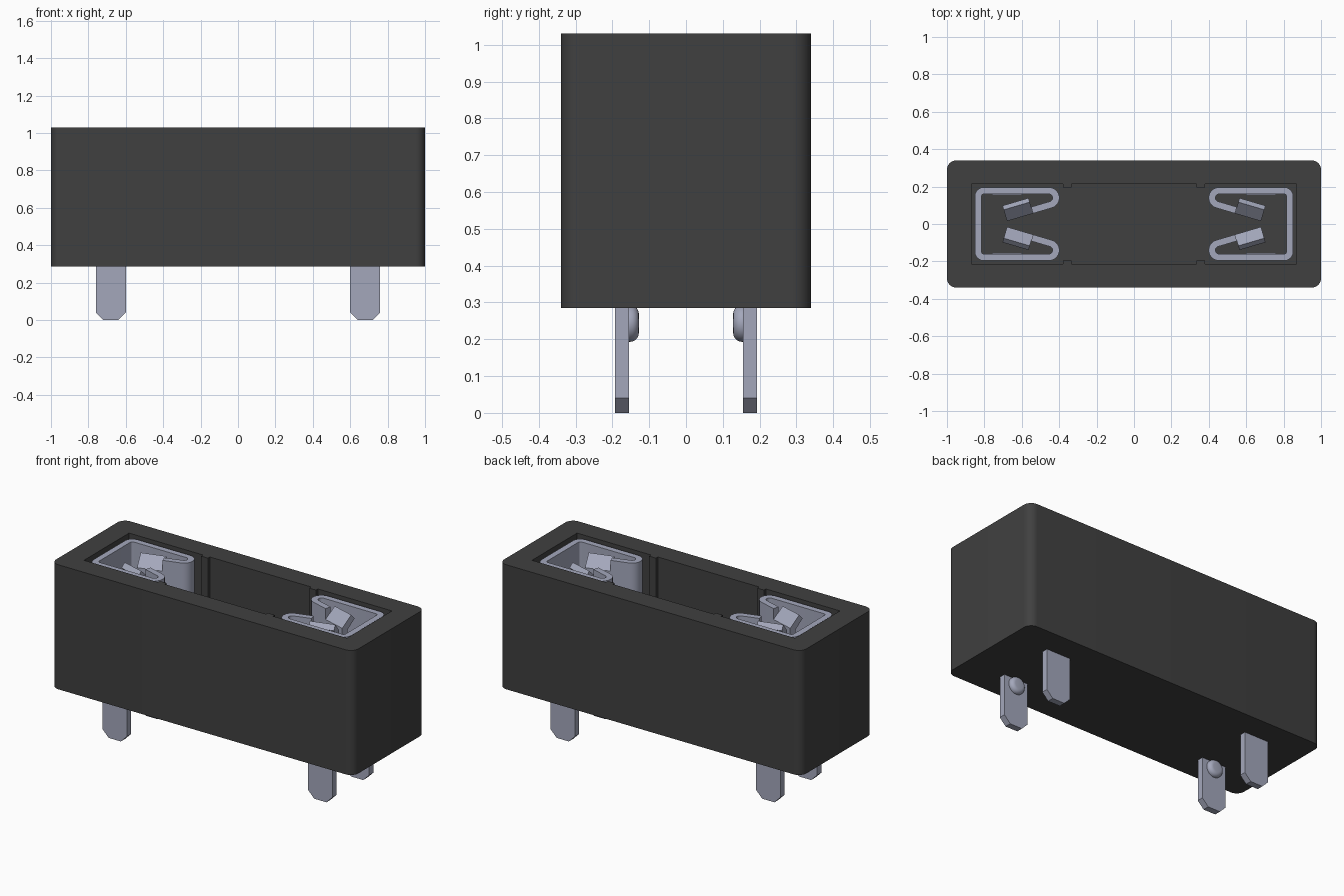
import bpy, bmesh, math
from mathutils import Vector, Matrix

if "Cube" in bpy.data.objects:
    bpy.data.objects.remove(bpy.data.objects["Cube"], do_unlink=True)


def material(name, rgb, rough):
    m = bpy.data.materials.new(name)
    m.use_nodes = True
    m.diffuse_color = (*rgb, 1)
    bsdf = m.node_tree.nodes["Principled BSDF"]
    bsdf.inputs["Base Color"].default_value = (*rgb, 1)
    bsdf.inputs["Roughness"].default_value = rough
    return m


PLASTIC = material("dark plastic", (0.051, 0.051, 0.051), 0.6)
METAL = material("pale metal", (0.37, 0.39, 0.50), 0.4)


def prism(name, pts, lo, hi, mat, matrix=None, smooth=True):
    """Extrude a 2D outline from lo to hi along local z."""
    bm = bmesh.new()
    face = bm.faces.new([bm.verts.new((x, y, lo)) for x, y in pts])
    ext = bmesh.ops.extrude_face_region(bm, geom=[face])
    top = [v for v in ext["geom"] if isinstance(v, bmesh.types.BMVert)]
    bmesh.ops.translate(bm, verts=top, vec=(0, 0, hi - lo))
    if matrix:
        bm.transform(matrix)
    bmesh.ops.recalc_face_normals(bm, faces=bm.faces)
    me = bpy.data.meshes.new(name)
    bm.to_mesh(me)
    bm.free()
    ob = bpy.data.objects.new(name, me)
    bpy.context.collection.objects.link(ob)
    me.materials.append(mat)
    if smooth:
        select(ob)
        bpy.ops.object.shade_smooth_by_angle(angle=math.radians(35))
    return ob


def select(ob):
    bpy.ops.object.select_all(action="DESELECT")
    ob.select_set(True)
    bpy.context.view_layer.objects.active = ob


def arc(cx, cy, r, a0, a1, n):
    return [(cx + r * math.cos(math.radians(a0 + (a1 - a0) * i / n)),
             cy + r * math.sin(math.radians(a0 + (a1 - a0) * i / n))) for i in range(n + 1)]


def ribbon(path, half):
    """Outline of a strip of constant thickness along an open path."""
    pts = [Vector(p) for p in path]
    left, right = [], []
    for i, p in enumerate(pts):
        a = (p - pts[i - 1]).normalized() if i else (pts[1] - p).normalized()
        b = (pts[i + 1] - p).normalized() if i < len(pts) - 1 else a
        t = (a + b).normalized()
        n = Vector((-t.y, t.x)) * (half / max(t.dot(a), 0.3))
        left.append(tuple(p + n))
        right.append(tuple(p - n))
    return left + right[::-1]


# Housing: rounded block with an open cavity
R = 0.05
outline = (arc(1 - R, 0.34 - R, R, 0, 90, 8) + arc(-1 + R, 0.34 - R, R, 90, 180, 8)
           + arc(-1 + R, -0.34 + R, R, 180, 270, 8) + arc(1 - R, -0.34 + R, R, 270, 360, 8))
housing = prism("housing", outline, 0.285, 1.03, PLASTIC, smooth=False)

# Cavity outline with four narrow ribs left standing
quarter = [(0.87, 0.213), (0.38, 0.213), (0.38, 0.195), (0.335, 0.195), (0.335, 0.213)]
half = quarter + [(-x, y) for x, y in reversed(quarter)]
cutter = prism("cavity_cutter", half + [(x, -y) for x, y in reversed(half)],
               0.36, 1.2, PLASTIC, smooth=False)
cutter.hide_render = True
cut = housing.modifiers.new("cavity", "BOOLEAN")
cut.operation = "DIFFERENCE"
cut.solver = "EXACT"
cut.object = cutter
select(housing)
bpy.ops.object.modifier_apply(modifier="cavity")
bpy.data.objects.remove(cutter, do_unlink=True)
select(housing)
bpy.ops.object.shade_smooth_by_angle(angle=math.radians(35))

# Clip path: back wall, side wall, fold, then the sprung arm
T = 0.018
SLOPE = math.radians(-16.5)
arm_dir = Vector((math.cos(SLOPE), math.sin(SLOPE)))
fold_r = 0.038
fold = arc(0.455, 0.14, fold_r, 90, 270 + math.degrees(SLOPE), 12)
arm_start = Vector(fold[-1])
arm_join = arm_start + arm_dir * 0.105
side_path = arc(0.803, 0.148, 0.03, 0, 90, 6) + fold + [tuple(arm_join)]
full_path = [(x, -y) for x, y in reversed(side_path)] + side_path
clip_outline = ribbon(full_path, T)

# Arm tip section: upright blade with a lead-in flare at the top
tip_section = [(-T, 0.40), (-T, 0.95), (0.045, 1.012), (0.068, 0.985), (T, 0.93), (T, 0.40)]
PIN = [(0.60, 0.04), (0.64, 0.0), (0.72, 0.0), (0.76, 0.04), (0.76, 0.40), (0.60, 0.40)]

for sx, side in ((1, "left"), (-1, "right")):
    flip_x = Matrix.Diagonal((sx, 1, 1, 1))
    prism(f"{side}_clip", clip_outline, 0.40, 1.015, METAL, flip_x)
    for sy, end in ((-1, "front"), (1, "back")):
        flip = Matrix.Diagonal((sx, sy, 1, 1))
        # Flared contact tip, extruded along the arm direction
        frame = Matrix(((-arm_dir.y, 0, arm_dir.x, arm_join.x),
                        (arm_dir.x, 0, arm_dir.y, arm_join.y),
                        (0, 1, 0, 0), (0, 0, 0, 1)))
        prism(f"{side}_{end}_contact_tip", tip_section, 0, 0.145, METAL, flip @ frame, smooth=False)
        # Solder pin with chamfered end
        upright = Matrix(((1, 0, 0, 0), (0, 0, 1, 0), (0, 1, 0, 0), (0, 0, 0, 1)))
        prism(f"{side}_{end}_pin", PIN, 0.155, 0.193, METAL, flip @ upright, smooth=False)
        # Rounded retaining bump on the inner face of the pin
        bpy.ops.mesh.primitive_cylinder_add(vertices=32, radius=0.05, depth=0.05,
                                            location=(sx * 0.68, sy * 0.153, 0.243),
                                            rotation=(math.pi / 2, 0, 0))
        bump = bpy.context.object
        bump.name = f"{side}_{end}_bump"
        bump.data.materials.append(METAL)
        bev = bump.modifiers.new("round", "BEVEL")
        bev.width = 0.024
        bev.segments = 5
        bpy.ops.object.modifier_apply(modifier="round")
        bpy.ops.object.shade_smooth_by_angle(angle=math.radians(40))
